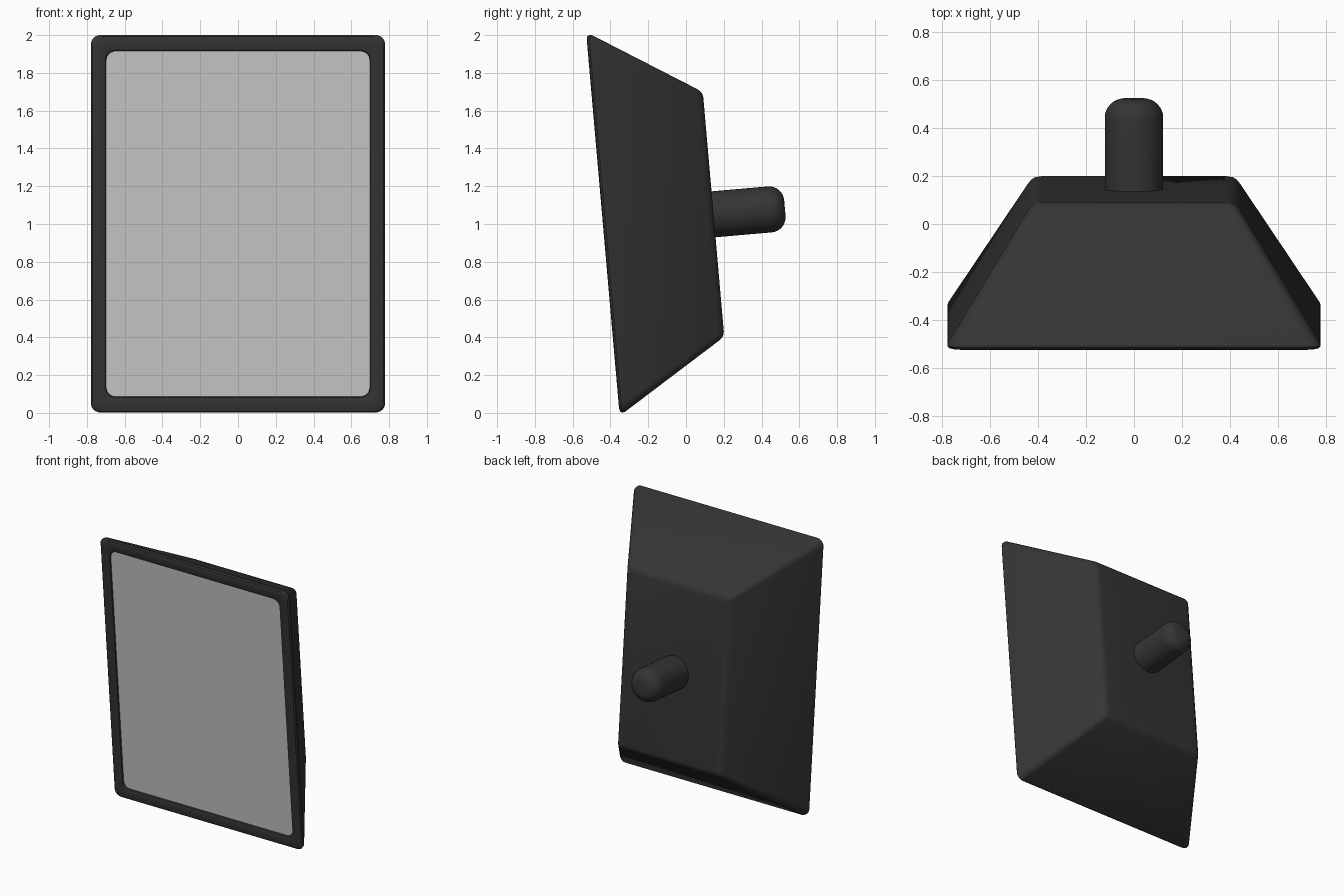
import bpy, bmesh, math
from mathutils import Matrix

if "Cube" in bpy.data.objects:
    bpy.data.objects.remove(bpy.data.objects["Cube"])

# whole model leans 5 degrees: local +y is the depth axis, front plane at y = 0
PLACE = Matrix.Translation((0, -0.44, 1.0)) @ Matrix.Rotation(math.radians(5), 4, 'X')

dark = bpy.data.materials.new("dark_plastic")
dark.diffuse_color = (0.035, 0.035, 0.035, 1)
dark.use_nodes = True
dark.node_tree.nodes["Principled BSDF"].inputs["Base Color"].default_value = dark.diffuse_color


def rounded_rect(hw, hh, r, y, seg=6):
    pts = []
    for i, (sx, sz) in enumerate([(1, 1), (-1, 1), (-1, -1), (1, -1)]):
        for k in range(seg + 1):
            a = math.pi / 2 * (i + k / seg)
            pts.append((sx * (hw - r) + r * math.cos(a), y,
                        sz * (hh - r) + r * math.sin(a)))
    return pts


def circle(r, y, n=40):
    return [(r * math.cos(2 * math.pi * i / n), y, r * math.sin(2 * math.pi * i / n))
            for i in range(n)]


def loft(name, loops, material=None):
    bm = bmesh.new()
    rings = [[bm.verts.new(p) for p in loop] for loop in loops]
    n = len(rings[0])
    for a, b in zip(rings, rings[1:]):
        for i in range(n):
            bm.faces.new((a[i], a[(i + 1) % n], b[(i + 1) % n], b[i]))
    bm.faces.new(rings[0])
    bm.faces.new(rings[-1])
    bmesh.ops.recalc_face_normals(bm, faces=bm.faces)
    me = bpy.data.meshes.new(name)
    bm.to_mesh(me)
    bm.free()
    ob = bpy.data.objects.new(name, me)
    bpy.context.collection.objects.link(ob)
    ob.matrix_world = PLACE
    if material:
        me.materials.append(material)
    bpy.ops.object.select_all(action='DESELECT')
    ob.select_set(True)
    bpy.context.view_layer.objects.active = ob
    bpy.ops.object.shade_smooth_by_angle(angle=math.radians(35))
    return ob


# tapered housing: recessed opening, soft rim, sloped sides, rounded back edge
housing = [(0.698, 0.918, 0.05, 0.03), (0.698, 0.918, 0.05, 0.012),
           (0.702, 0.922, 0.052, 0.004), (0.711, 0.931, 0.058, 0.0),
           (0.755, 0.980, 0.045, 0.0), (0.771, 0.996, 0.05, 0.004),
           (0.779, 1.003, 0.05, 0.014), (0.777, 1.002, 0.05, 0.028),
           (0.443, 0.671, 0.035, 0.555), (0.431, 0.659, 0.033, 0.571),
           (0.416, 0.644, 0.03, 0.583), (0.395, 0.623, 0.025, 0.588)]
loft("housing", [rounded_rect(*p) for p in housing], dark)

# mirror glass set in the opening
loft("glass", [rounded_rect(0.698, 0.918, 0.05, y) for y in (0.012, 0.029)])

# mounting peg with a rounded end
R, TIP, F = 0.122, 0.967, 0.08
peg = [circle(R, 0.57)]
for k in range(9):
    a = math.pi / 2 * k / 8
    peg.append(circle(R - F + F * math.cos(a), TIP - F + F * math.sin(a)))
loft("mounting_peg", peg, dark)
